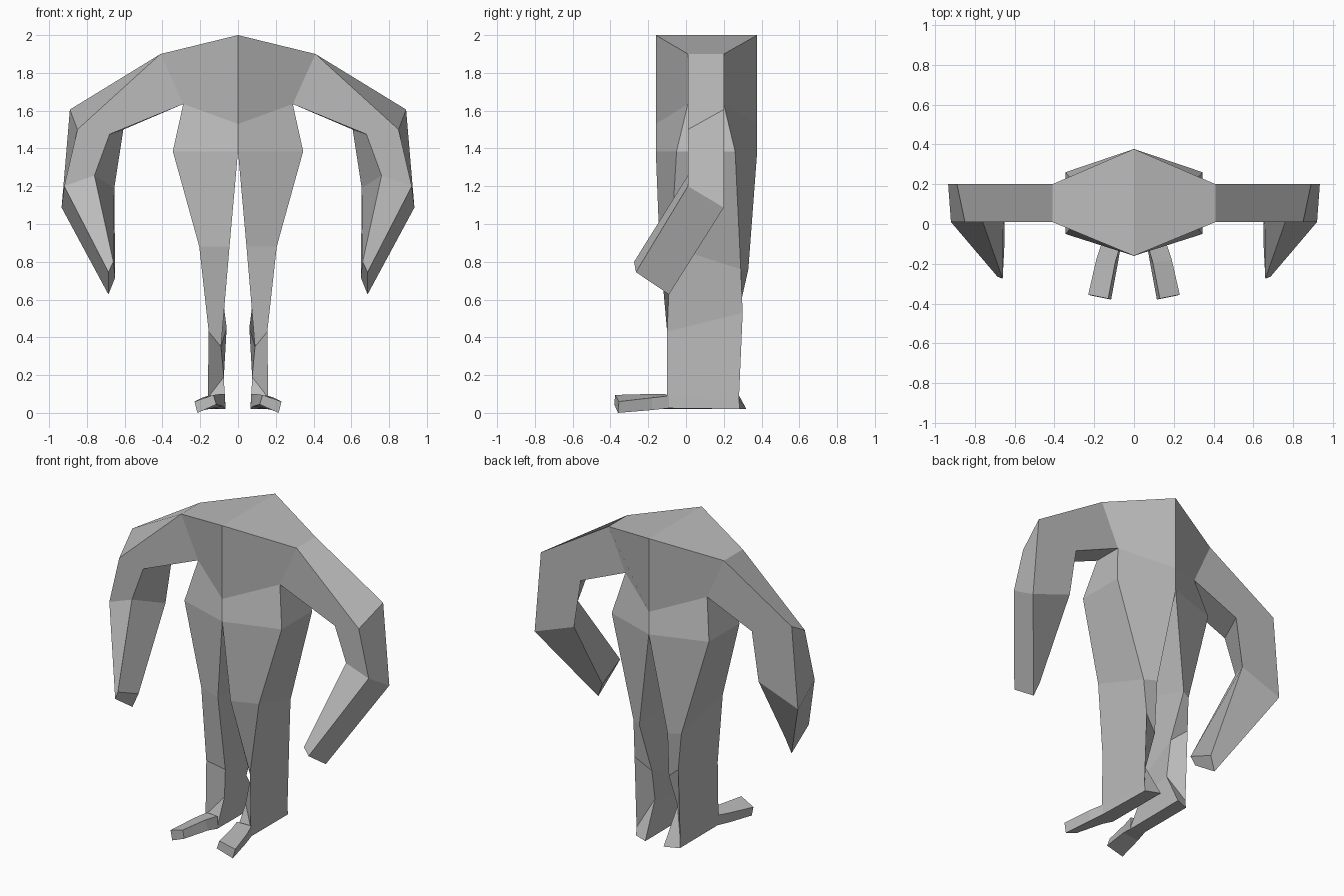
import bpy
import bmesh

default_cube = bpy.data.objects.get("Cube")
if default_cube:
    bpy.data.objects.remove(default_cube, do_unlink=True)


def make_material(name, value):
    material = bpy.data.materials.new(name)
    material.use_nodes = True
    colour = (value, value, value, 1)
    material.diffuse_color = colour
    shader = material.node_tree.nodes["Principled BSDF"]
    shader.inputs["Base Color"].default_value = colour
    return material


plain_grey = make_material("plain_grey", .5)


def mirrored_loft(name, rings):
    """Skin a stack of four-cornered sections, cap both ends, mirror across x."""
    mesh_builder = bmesh.new()
    sections = [[mesh_builder.verts.new(point) for point in ring] for ring in rings]
    for lower, upper in zip(sections, sections[1:]):
        for corner in range(len(lower)):
            following = (corner + 1) % len(lower)
            mesh_builder.faces.new((lower[corner], lower[following],
                                    upper[following], upper[corner]))
    mesh_builder.faces.new(sections[0])
    mesh_builder.faces.new(reversed(sections[-1]))
    bmesh.ops.recalc_face_normals(mesh_builder, faces=mesh_builder.faces[:])

    mesh = bpy.data.meshes.new(name)
    mesh_builder.to_mesh(mesh)
    mesh_builder.free()
    mesh.materials.append(plain_grey)
    part = bpy.data.objects.new(name, mesh)
    bpy.context.collection.objects.link(part)
    mirror = part.modifiers.new("mirror_sides", "MIRROR")
    mirror.use_axis[0] = True
    mirror.use_mirror_merge = False
    return part


def torso_section(middle_height, side_height, half_width, side_front, side_back):
    """Half of a hexagonal section, pointed at chest and spine."""
    chest, spine = -.16, .377
    return [(0, chest, middle_height),
            (half_width, side_front, side_height),
            (half_width, side_back, side_height),
            (0, spine, middle_height)]


# Section corners run: front inner, front outer, back outer, back inner
shoulder_line = torso_section(2, 1.9, .41, .01, .2)
waist_line = torso_section(1.53, 1.635, .29, .01, .2)
hip_line = torso_section(1.385, 1.385, .345, -.05, .26)

# Torso: shoulders, waist and hips
mirrored_loft("torso", [shoulder_line, waist_line, hip_line])

# Arms: grow out of the torso side, bend at the elbow, reach forward
arm_root = [waist_line[1], shoulder_line[1], shoulder_line[2], waist_line[2]]
upper_elbow = [(.68, .01, 1.475), (.85, .01, 1.5), (.89, .2, 1.606), (.607, .2, 1.5)]
lower_elbow = [(.76, .01, 1.257), (.92, .01, 1.2), (.934, .2, 1.087), (.655, .2, 1.19)]
arm_tip = [(.66, -.275, .8), (.686, -.265, .745), (.686, -.09, .627), (.65, -.08, .717)]
mirrored_loft("arms", [arm_root, upper_elbow, lower_elbow, arm_tip])

# Legs: wide thigh, narrow blade-like shin, flared heel
knee = [(.045, -.14, .88), (.205, -.08, .88), (.17, .29, .76), (.1, .33, .76)]
shin = [(.09, 0, .35), (.155, -.1, .43), (.155, .3, .53), (.06, .26, .45)]
ankle = [(.075, -.03, .19), (.16, -.1, .08), (.155, .28, .07), (.08, .2, .24)]
sole = [(.067, -.12, .02), (.16, -.1, .025), (.155, .285, .02), (.065, .32, .02)]
mirrored_loft("legs", [hip_line, knee, shin, ankle, sole])

# Feet: a short slab turned slightly outward
# Section corners run: inner top, outer top, outer bottom, inner bottom
foot_root = [(.07, -.11, .1), (.16, -.09, .09), (.16, -.09, .025), (.066, -.11, .02)]
instep = [(.095, -.195, .1), (.19, -.18, .08), (.18, -.18, .015), (.08, -.19, .035)]
toe = [(.13, -.375, .095), (.23, -.355, .06), (.215, -.36, 0), (.115, -.38, .045)]
mirrored_loft("feet", [foot_root, instep, toe])
